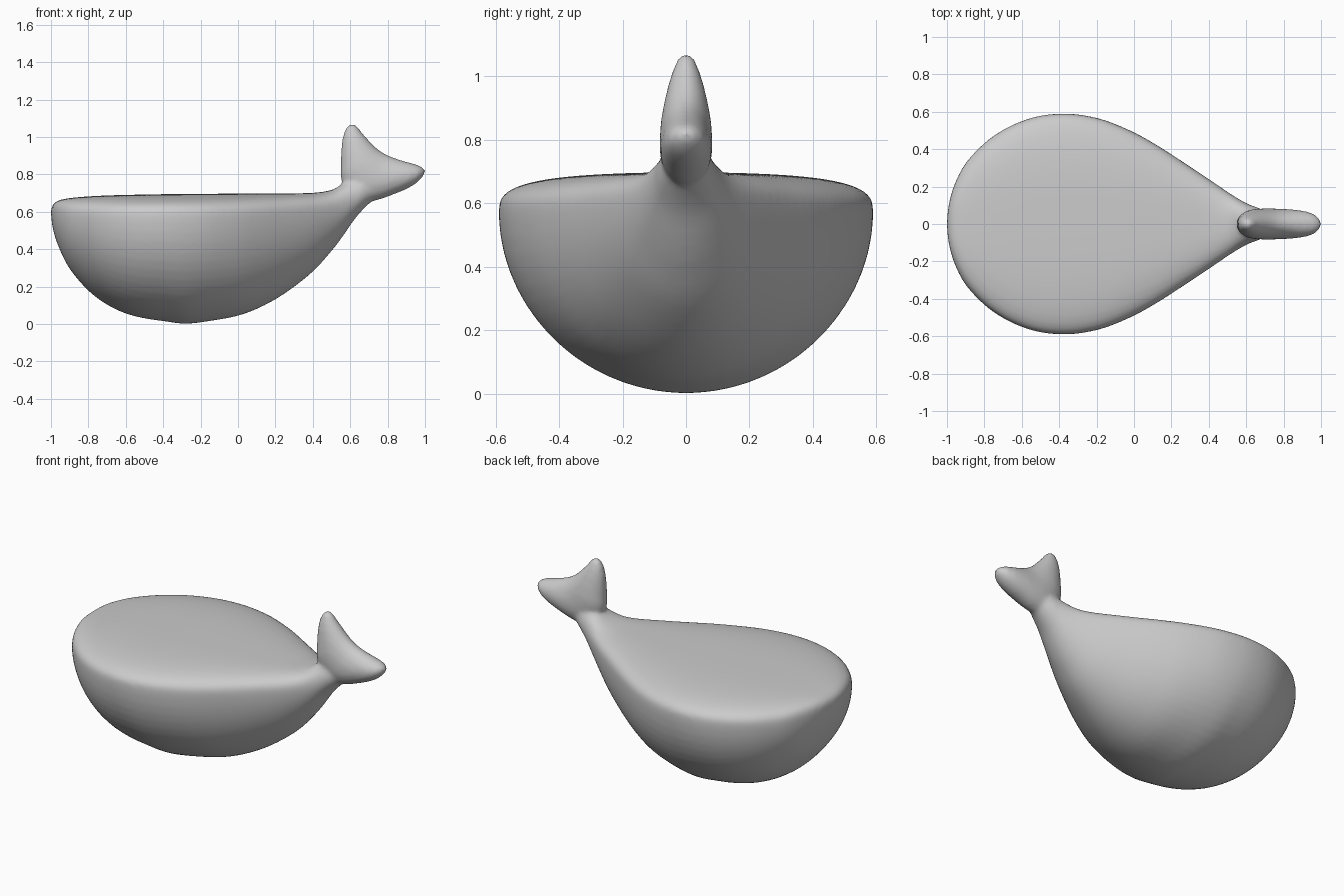
import bpy, bmesh, math
from mathutils import Vector


def spline(keys, steps):
    """Catmull-Rom interpolation through rows of numbers."""
    out = []
    n = len(keys)
    for i in range(n - 1):
        a, b, c, d = (keys[max(0, min(n - 1, j))] for j in (i - 1, i, i + 1, i + 2))
        for s in range(steps):
            t = s / steps
            out.append([0.5 * (2 * q + (r - p) * t + (2 * p - 5 * q + 4 * r - e) * t * t
                               + (3 * q - p - 3 * r + e) * t ** 3)
                        for p, q, r, e in zip(a, b, c, d)])
    out.append(list(keys[-1]))
    return out


def spow(v, e):
    return math.copysign(abs(v) ** e, v)


def loft(bm, rings):
    """Skin closed rings and cap both ends."""
    loops = [[bm.verts.new(p) for p in ring] for ring in rings]
    n = len(loops[0])
    for a, b in zip(loops, loops[1:]):
        for i in range(n):
            j = (i + 1) % n
            bm.faces.new((a[i], a[j], b[j], b[i]))
    bm.faces.new(loops[0])
    bm.faces.new(loops[-1])


SEG = 64
ANGLES = [2 * math.pi * (i + 0.5) / SEG for i in range(SEG)]
bm = bmesh.new()

# Bowl-shaped body: x, half width, bottom z, widest z, top z
body = [
    (-1.00, 0.012, 0.590, 0.60, 0.610), (-0.99, 0.105, 0.510, 0.59, 0.638),
    (-0.96, 0.210, 0.415, 0.58, 0.660), (-0.90, 0.325, 0.295, 0.575, 0.673),
    (-0.80, 0.432, 0.178, 0.575, 0.682), (-0.70, 0.503, 0.103, 0.575, 0.687),
    (-0.60, 0.550, 0.056, 0.575, 0.690), (-0.50, 0.579, 0.030, 0.575, 0.692),
    (-0.39, 0.590, 0.014, 0.575, 0.694), (-0.28, 0.583, 0.001, 0.575, 0.695),
    (-0.15, 0.553, 0.016, 0.575, 0.696), (0.00, 0.490, 0.044, 0.575, 0.697),
    (0.13, 0.417, 0.094, 0.580, 0.697), (0.26, 0.333, 0.170, 0.585, 0.698),
    (0.40, 0.240, 0.280, 0.600, 0.701), (0.50, 0.172, 0.390, 0.620, 0.716),
    (0.56, 0.134, 0.468, 0.635, 0.750), (0.62, 0.103, 0.555, 0.665, 0.785),
    (0.67, 0.085, 0.613, 0.700, 0.800), (0.72, 0.060, 0.660, 0.730, 0.790)]
rings = []
for x, w, zb, zw, zt in spline(body, 4):
    soft = max(0.0, min(1.0, (x - 0.35) / 0.25))
    n_top = 3.0 - soft          # the flat top fades into a round stem
    ring = []
    for a in ANGLES:
        c, s = math.cos(a), math.sin(a)
        if s > 0:
            ring.append((x, w * spow(c, 2 / n_top), zw + (zt - zw) * s ** (2 / n_top)))
        else:
            ring.append((x, w * c, zw + (zw - zb) * s))
    rings.append(ring)
loft(bm, rings)

# Two-lobed tail: outer edge x, z, inner edge x, z, half thickness
tail = [
    (0.617, 1.071, 0.601, 1.070, 0.008), (0.636, 1.058, 0.578, 1.050, 0.027),
    (0.655, 1.034, 0.562, 1.010, 0.040), (0.685, 0.998, 0.553, 0.950, 0.055),
    (0.725, 0.955, 0.549, 0.860, 0.070), (0.760, 0.926, 0.555, 0.760, 0.080),
    (0.795, 0.905, 0.640, 0.660, 0.083), (0.835, 0.888, 0.735, 0.660, 0.081),
    (0.880, 0.873, 0.830, 0.692, 0.077), (0.925, 0.861, 0.900, 0.721, 0.069),
    (0.965, 0.849, 0.953, 0.752, 0.055), (0.990, 0.835, 0.985, 0.783, 0.033),
    (1.002, 0.820, 1.001, 0.808, 0.009)]
rings = []
for ox, oz, ix, iz, h in spline(tail, 4):
    o, i = Vector((ox, 0, oz)), Vector((ix, 0, iz))
    mid, half = (o + i) / 2, (o - i) / 2
    rings.append([mid + half * math.cos(a) + Vector((0, h * math.sin(a), 0)) for a in ANGLES])
loft(bm, rings)

# Normals per closed shell, then fuse into one smooth skin
bmesh.ops.recalc_face_normals(bm, faces=bm.faces)
mesh = bpy.data.meshes.new("whale_bowl")
bm.to_mesh(mesh)
bm.free()
obj = bpy.data.objects.new("whale_bowl", mesh)
bpy.context.collection.objects.link(obj)
rem = obj.modifiers.new("fuse", 'REMESH')
rem.mode = 'VOXEL'
rem.voxel_size = 0.013
rem.use_smooth_shade = True
sm = obj.modifiers.new("soften", 'SMOOTH')
sm.factor = 0.5
sm.iterations = 8
for p in mesh.polygons:
    p.use_smooth = True
